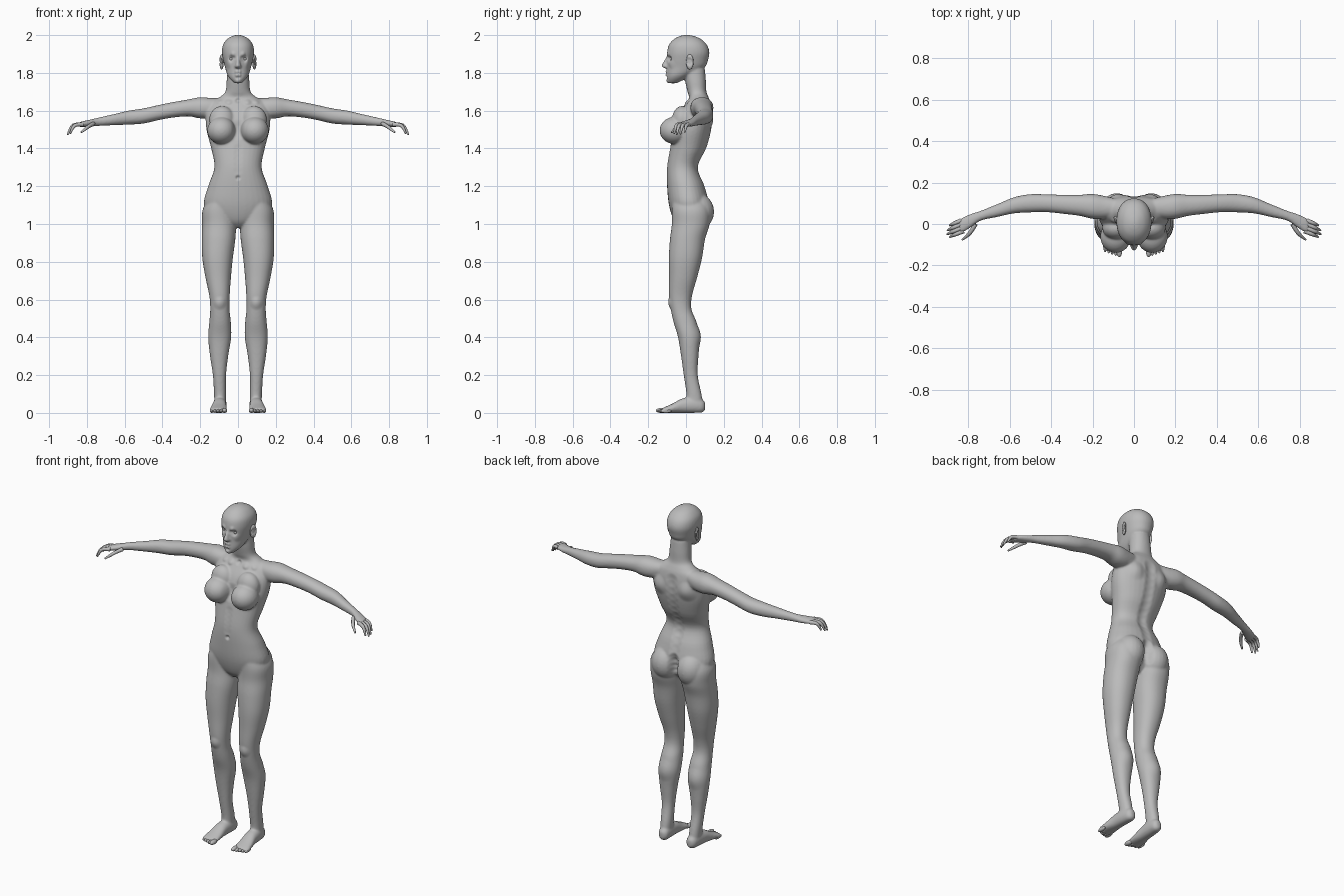
import bpy
import bmesh
import math
from mathutils import Matrix, Vector

default_cube = bpy.data.objects.get("Cube")
if default_cube:
    bpy.data.objects.remove(default_cube, do_unlink=True)

clay = bpy.data.materials.new("clay grey")
clay.use_nodes = True
clay.diffuse_color = (0.5, 0.5, 0.5, 1)
clay.node_tree.nodes["Principled BSDF"].inputs["Base Color"].default_value = (0.5, 0.5, 0.5, 1)

SIDES = (1, -1)


def catmull(rows, steps=5):
    """Smoothly interpolate between the given cross-sections."""
    result = []
    last = len(rows) - 1
    for i in range(last):
        before, start, end, after = (rows[max(i - 1, 0)], rows[i], rows[i + 1], rows[min(i + 2, last)])
        for step in range(steps):
            t = step / steps
            result.append([
                b + (c - a) * t / 2 + (a - 2.5 * b + 2 * c - d / 2) * t * t
                + (1.5 * (b - c) + (d - a) / 2) * t ** 3
                for a, b, c, d in zip(before, start, end, after)])
    return result + [list(rows[-1])]


def loft(bm, rows, axis, side=1, power=0.92, count=32):
    """Each row: position on the axis, centre and half sizes on the other two axes."""
    others = [i for i in range(3) if i != axis]
    previous = None
    rings = []
    for position, u, v, ru, rv in catmull(rows):
        ring = []
        for k in range(count):
            angle = math.tau * k / count
            c, s = math.cos(angle), math.sin(angle)
            co = [0, 0, 0]
            co[axis] = position
            co[others[0]] = u + ru * math.copysign(abs(c) ** power, c)
            co[others[1]] = v + rv * math.copysign(abs(s) ** power, s)
            co[0] *= side
            ring.append(bm.verts.new(co))
        if previous:
            for k in range(count):
                n = (k + 1) % count
                bm.faces.new((previous[k], previous[n], ring[n], ring[k]))
        previous = ring
        rings.append(ring)
    bm.faces.new(rings[0])
    bm.faces.new(rings[-1])


def ellipsoid(bm, centre, size, side=1, tilt=0):
    x, y, z = centre
    matrix = (Matrix.Translation((x * side, y, z)) @ Matrix.Rotation(tilt * side, 4, "Z")
              @ Matrix.Diagonal((*size, 1)))
    bmesh.ops.create_uvsphere(bm, u_segments=24, v_segments=16, radius=1, matrix=matrix)


def finish(bm, name):
    bmesh.ops.recalc_face_normals(bm, faces=bm.faces)
    mesh = bpy.data.meshes.new(name)
    bm.to_mesh(mesh)
    bm.free()
    mesh.shade_smooth()
    mesh.materials.append(clay)
    obj = bpy.data.objects.new(name, mesh)
    bpy.context.collection.objects.link(obj)
    return obj


def sculpt(mesh, pushes):
    """Push the skin along y around each point, on both sides alike."""
    brushes = [(Vector(p[:3]), p[3], p[4]) for p in pushes]
    for vert in mesh.vertices:
        x, y, z = vert.co
        point = Vector((abs(x), y, z))
        for centre, radius, depth in brushes:
            if abs(z - centre.z) < radius:
                fall = 1 - (point - centre).length_squared / radius ** 2
                if fall > 0:
                    vert.co.y += depth * fall * fall


# Trunk and neck: z, x, y, half width, half depth
trunk = [
    (.98, 0, .01, .03, .04), (1.02, 0, .01, .12, .075), (1.1, 0, .015, .18, .105),
    (1.2, 0, 0, .158, .1), (1.3, 0, -.018, .125, .083), (1.4, 0, .012, .142, .097),
    (1.5, 0, .035, .167, .1), (1.58, 0, .05, .17, .09), (1.64, 0, .065, .15, .066),
    (1.67, 0, .068, .1, .052), (1.7, 0, .058, .067, .05), (1.76, 0, .05, .06, .055),
    (1.82, 0, .045, .055, .055)]

# Skull and jaw
head = [
    (1.745, 0, -.07, .018, .022), (1.765, 0, -.055, .04, .045), (1.79, 0, -.035, .057, .066),
    (1.83, 0, 0, .069, .1), (1.87, 0, .008, .079, .109), (1.91, 0, .012, .085, .112),
    (1.95, 0, .01, .079, .1), (1.98, 0, .008, .056, .07), (1.995, 0, .005, .03, .037),
    (2.001, 0, .005, .01, .01)]

nose = [
    (1.89, 0, -.093, .007, .008), (1.865, 0, -.1, .01, .016), (1.845, 0, -.106, .013, .022),
    (1.834, 0, -.107, .018, .022), (1.824, 0, -.1, .012, .012)]

leg = [
    (.04, .095, .045, .03, .045), (.1, .095, .042, .032, .04), (.2, .098, .025, .035, .037),
    (.3, .1, .02, .048, .046), (.4, .097, .015, .061, .057), (.48, .095, -.005, .057, .061),
    (.55, .096, -.026, .051, .055), (.62, .098, -.029, .054, .061), (.72, .105, -.015, .068, .075),
    (.82, .108, -.003, .081, .088), (.92, .103, .008, .089, .093), (1, .1, .025, .09, .1),
    (1.08, .1, .025, .086, .1), (1.16, .08, .01, .06, .08)]

# Foot: y, x, z, half width, half height
foot = [
    (.102, .092, .035, .012, .018), (.085, .092, .037, .029, .035), (.04, .095, .042, .035, .042),
    (-.02, .098, .038, .037, .038), (-.07, .102, .025, .043, .025), (-.11, .105, .016, .046, .016),
    (-.13, .105, .012, .04, .011)]

# Arm and palm: x, y, z, half depth, half height
arm = [
    (.06, .08, 1.63, .035, .035), (.14, .08, 1.615, .055, .052), (.2, .085, 1.615, .06, .056),
    (.26, .09, 1.615, .051, .045), (.34, .095, 1.605, .046, .041), (.42, .1, 1.59, .043, .04),
    (.5, .1, 1.572, .044, .04), (.58, .09, 1.563, .039, .037), (.66, .065, 1.552, .031, .029),
    (.74, .04, 1.541, .024, .022), (.79, .015, 1.533, .033, .018), (.83, -.006, 1.528, .036, .014),
    (.845, -.012, 1.524, .028, .011)]

bm = bmesh.new()
loft(bm, trunk, 2)
loft(bm, head, 2)
loft(bm, nose, 2, power=1)
for side in SIDES:
    loft(bm, leg, 2, side)
    loft(bm, foot, 1, side)
    loft(bm, arm, 0, side)
    # Chest and seat masses
    ellipsoid(bm, (.088, -.06, 1.495), (.075, .08, .072), side)
    ellipsoid(bm, (.085, -.02, 1.55), (.068, .055, .075), side)
    ellipsoid(bm, (.083, .055, 1.065), (.085, .094, .1), side)
body = finish(bm, "body")

# Fuse the masses into one soft skin
fuse = body.modifiers.new("fuse", "REMESH")
fuse.mode = "VOXEL"
fuse.voxel_size = 0.0055
soften = body.modifiers.new("soften", "SMOOTH")
soften.factor = 0.5
soften.iterations = 9
graph = bpy.context.evaluated_depsgraph_get()
skin = bpy.data.meshes.new_from_object(body.evaluated_get(graph))
body.modifiers.clear()
body.data = skin

# Face, collarbones, navel, knees, shoulder blades and calves
pushes = [
    (.034, -.09, 1.876, .024, .014), (.017, -.095, 1.88, .014, .007), (.03, -.1, 1.9, .02, -.006),
    (.05, -.075, 1.845, .028, -.005), (.008, -.1, 1.806, .014, -.008), (.007, -.1, 1.788, .014, -.008),
    (0, -.1, 1.774, .014, .005), (0, -.09, 1.757, .024, -.008), (0, -.1, 1.245, .016, .012),
    (0, -.07, 1.5, .06, .012), (.05, .005, 1.645, .025, -.008), (.1, .01, 1.652, .025, -.008),
    (0, .01, 1.65, .02, .01), (.095, .13, 1.55, .065, .014), (.097, -.085, .58, .04, -.008),
    (.1, .07, .41, .07, .007)]
# Mouth line, spine furrow, belly line and seat cleft
pushes += [(.006 * k, -.105, 1.797, .008, .004) for k in range(4)]
for k in range(12):
    z = 1.16 + .04 * k
    pushes.append((0, .07 + .2 * abs(z - 1.26), z, .045, -.008))
pushes += [(0, -.09, 1.28 + .03 * k, .03, .003) for k in range(5)]
pushes += [(0, .12, 1 + .03 * k, .04, -.02) for k in range(5)]
sculpt(skin, pushes)
skin.shade_smooth()

for side in SIDES:
    label = "left" if side > 0 else "right"

    bm = bmesh.new()
    ellipsoid(bm, (.034, -.07, 1.874), (.0125, .0125, .0125), side)
    finish(bm, label + "_eye")

    # Ear with a hollow on its outer face
    bm = bmesh.new()
    ellipsoid(bm, (.087, .02, 1.858), (.01, .021, .04), side, tilt=-0.35)
    for vert in bm.verts:
        reach = (Vector((0, vert.co.y, vert.co.z)) - Vector((0, .018, 1.86))).length
        if vert.co.x * side > .087 and reach < .018:
            vert.co.x -= side * .008
    finish(bm, label + "_ear")

    bm = bmesh.new()
    for k in range(5):
        width, height = (.014, .013) if k == 0 else (.0095, .01)
        ellipsoid(bm, (.071 + .017 * k, -.13 + .006 * k, height), (width, .03, height), side)
    finish(bm, label + "_toes")

    # Fingers and thumb as tapered curves
    bend = [(0, 0, 0), (.03, -.012, .003), (.056, -.023, -.012), (.07, -.03, -.05)]
    paths = []
    for k, length in enumerate((.95, 1.08, 1, .8)):
        base = Vector((.822 + .004 * k, -.034 + .017 * k, 1.526))
        paths.append([base + Vector(step) * length for step in bend])
    paths.append([(.765, 0, 1.53), (.785, -.035, 1.522), (.805, -.058, 1.505), (.83, -.076, 1.485)])
    curve = bpy.data.curves.new(label + "_fingers", "CURVE")
    curve.dimensions = "3D"
    curve.bevel_depth = 0.01
    curve.bevel_resolution = 3
    curve.use_fill_caps = True
    curve.materials.append(clay)
    for path in paths:
        spline = curve.splines.new("NURBS")
        spline.points.add(len(path) - 1)
        spline.use_endpoint_u = True
        spline.order_u = 3
        for point, (x, y, z), radius in zip(spline.points, path, (1.1, 1, .85, .45)):
            point.co = (x * side, y, z, 1)
            point.radius = radius
    bpy.context.collection.objects.link(bpy.data.objects.new(label + "_fingers", curve))
